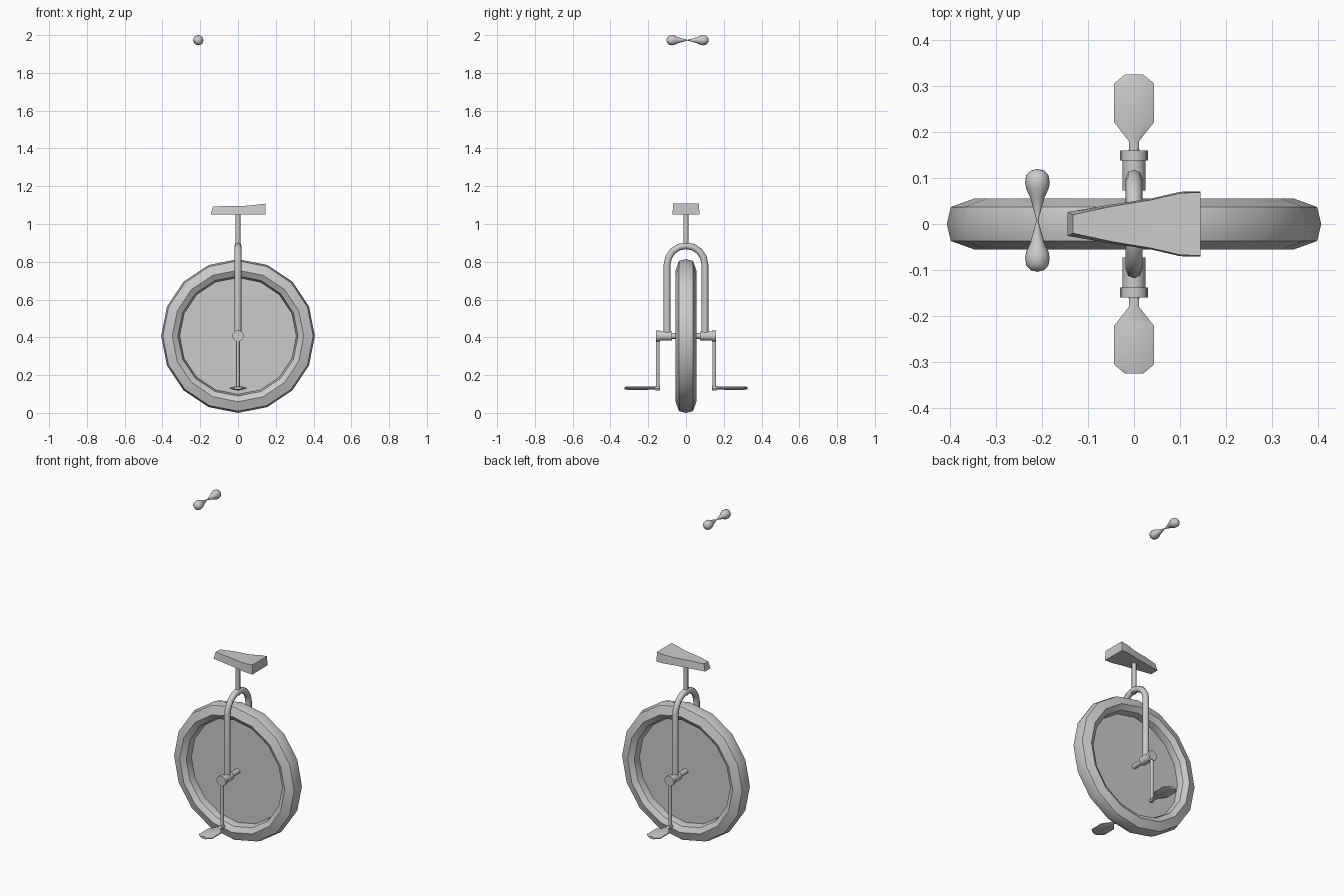
import bpy, bmesh, math
from mathutils import Matrix, Vector

if "Cube" in bpy.data.objects:
    bpy.data.objects.remove(bpy.data.objects["Cube"])

HUB_Z = 0.407


def finish(bm, name, smooth=40):
    bmesh.ops.remove_doubles(bm, verts=bm.verts, dist=0.0005)
    bmesh.ops.recalc_face_normals(bm, faces=bm.faces)
    me = bpy.data.meshes.new(name)
    bm.to_mesh(me)
    bm.free()
    ob = bpy.data.objects.new(name, me)
    bpy.context.collection.objects.link(ob)
    if smooth:
        bpy.ops.object.select_all(action='DESELECT')
        ob.select_set(True)
        bpy.context.view_layer.objects.active = ob
        bpy.ops.object.shade_smooth_by_angle(angle=math.radians(smooth))
    return ob


def lathe(name, profile, loc, steps, closed=False, smooth=40):
    """Revolve (radius, y) points around the y axis."""
    bm = bmesh.new()
    vs = [bm.verts.new((r, y, 0)) for r, y in profile]
    es = [bm.edges.new(p) for p in zip(vs, vs[1:])]
    if closed:
        es.append(bm.edges.new((vs[-1], vs[0])))
    bmesh.ops.spin(bm, geom=vs + es, cent=(0, 0, 0), axis=(0, 1, 0),
                   angle=2 * math.pi, steps=steps)
    bmesh.ops.translate(bm, verts=bm.verts, vec=loc)
    return finish(bm, name, smooth)


def tube(name, points, radius):
    """Round bar along a path, with capped ends."""
    cu = bpy.data.curves.new(name, 'CURVE')
    cu.dimensions = '3D'
    cu.bevel_depth = radius
    cu.bevel_resolution = 2
    cu.use_fill_caps = True
    sp = cu.splines.new('POLY')
    sp.points.add(len(points) - 1)
    for p, co in zip(sp.points, points):
        p.co = (*co, 1)
    ob = bpy.data.objects.new(name, cu)
    bpy.context.collection.objects.link(ob)
    return ob


def loft(name, rings, smooth=40):
    """Skin consecutive rings of points and cap both ends."""
    bm = bmesh.new()
    loops = [[bm.verts.new(c) for c in ring] for ring in rings]
    n = len(loops[0])
    for a, b in zip(loops, loops[1:]):
        for i in range(n):
            bm.faces.new((a[i], a[(i + 1) % n], b[(i + 1) % n], b[i]))
    bm.faces.new(loops[0])
    bm.faces.new(loops[-1])
    return finish(bm, name, smooth)


# Tyre: 16-sided ring with a flattened tread
half = [(0.398, 0.037), (0.348, 0.055), (0.318, 0.036)]
tyre = [(0.407, 0)] + half + [(0.309, 0)] + [(r, -y) for r, y in reversed(half)]
lathe("tyre", tyre, (0, 0, HUB_Z), 16, closed=True)

# Wheel disc
bm = bmesh.new()
bmesh.ops.create_circle(bm, cap_ends=True, segments=16, radius=0.315,
                        matrix=Matrix.Translation((0, 0, HUB_Z))
                        @ Matrix.Rotation(math.pi / 2, 4, 'X'))
finish(bm, "wheel_disc", 0)

# Fork arch and seat post
arch = [(0, 0.1 * math.cos(math.pi * i / 8), 0.785 + 0.1 * math.sin(math.pi * i / 8))
        for i in range(9)]
tube("fork", [(0, 0.1, HUB_Z)] + arch + [(0, -0.1, HUB_Z)], 0.018)
tube("seat_post", [(0, 0, 0.865), (0, 0, 1.07)], 0.013)

# Axle
lathe("axle", [(0, -0.14), (0.015, -0.14), (0.015, 0.14), (0, 0.14)], (0, 0, HUB_Z), 12)

# Hubs, cranks and pedals on both sides
for side, s in (("front", -1), ("back", 1)):
    hub = [(0, 0.073), (0.025, 0.073), (0.025, 0.138), (0.03, 0.138), (0.03, 0.16), (0, 0.16)]
    lathe(side + "_hub", [(r, s * y) for r, y in hub], (0, 0, HUB_Z), 16)
    tube(side + "_crank", [(0, s * 0.15, HUB_Z), (0, s * 0.15, 0.118)], 0.01)
    lathe(side + "_pedal_joint",
          [(0, s * 0.137), (0.012, s * 0.137), (0.012, s * 0.162), (0, s * 0.162)],
          (0, 0, 0.13), 8)
    outline = [(0.155, 0.011, 0.008), (0.18, 0.011, 0.008), (0.222, 0.044, 0.009),
               (0.305, 0.044, 0.009), (0.325, 0.02, 0.007)]
    rings = []
    for y, w, h in outline:
        sec = [(-w, -h * 0.3), (-w * 0.5, -h), (w * 0.5, -h),
               (w, -h * 0.3), (w, h * 0.3), (w * 0.5, h), (-w * 0.5, h), (-w, h * 0.3)]
        rings.append([(x, s * y, 0.131 + z) for x, z in sec])
    loft(side + "_pedal", rings)

# Seat: narrow nose at -x, wide raised tail at +x
sections = [(-0.144, -0.133, 0.026, 0.02, 1.092), (-0.05, -0.05, 0.042, 0.038, 1.096),
            (0.04, 0.04, 0.056, 0.053, 1.096), (0.1, 0.1, 0.07, 0.067, 1.102),
            (0.145, 0.145, 0.071, 0.069, 1.108)]
loft("seat", [[(xb, -wb, 1.051), (xb, wb, 1.051), (xt, wt, zt), (xt, -wt, zt)]
              for xb, xt, wb, wt, zt in sections])

# Floating double-ended spindle above
end = [(0.002, 0.0), (0.017, 0.05), (0.026, 0.068), (0.029, 0.082), (0.026, 0.098),
       (0.016, 0.108), (0, 0.112)]
lathe("spindle", [(r * 0.93, -y) for r, y in reversed(end)] + [(r * 0.93, y) for r, y in end[1:]],
      (-0.21, 0.008, 1.973), 16)
